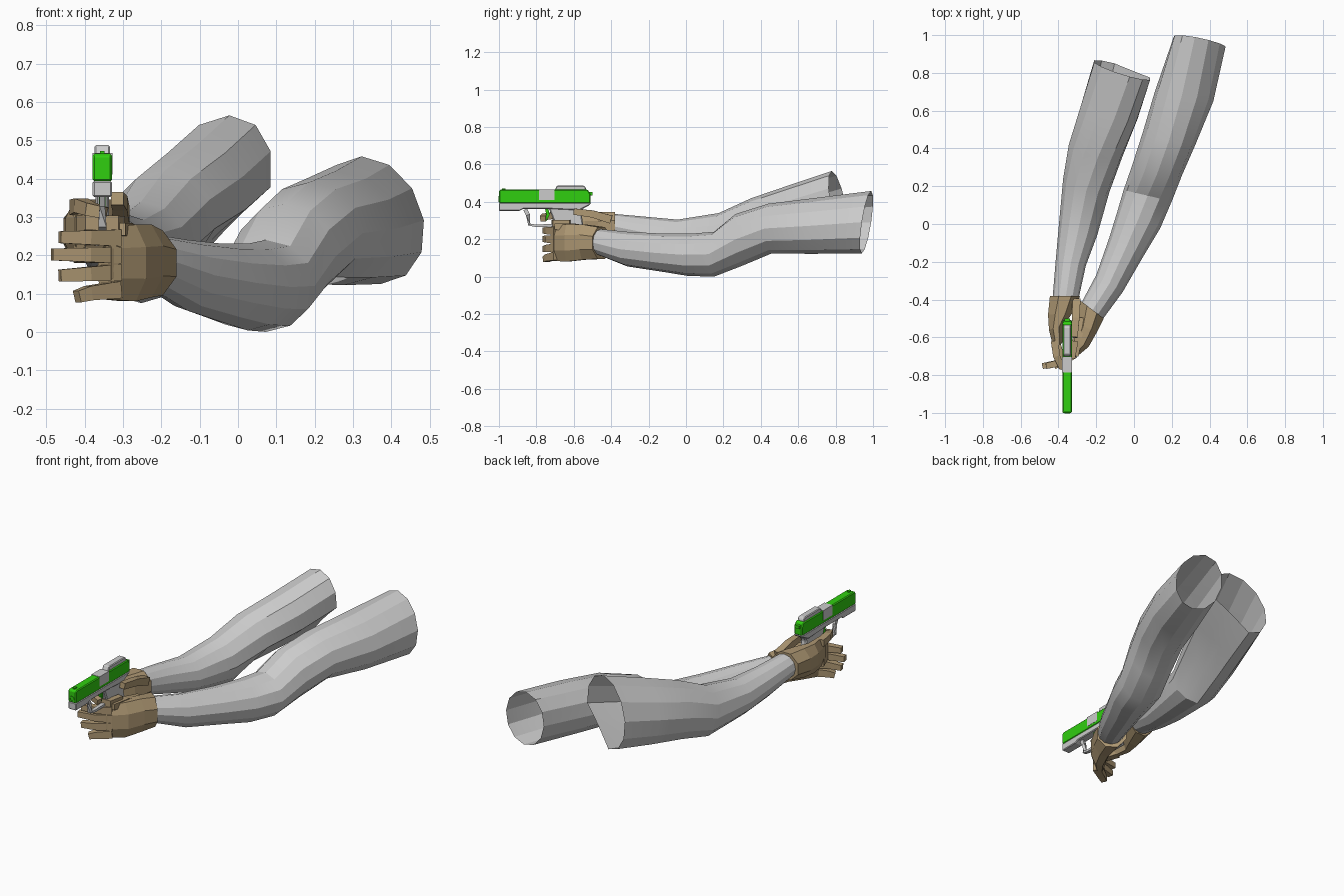
import bpy, bmesh, math
from mathutils import Vector


def material(name, col):
    m = bpy.data.materials.new(name)
    m.diffuse_color = (*col, 1)
    return m


GREEN = material("green_paint", (0.03, 0.62, 0.005))
TAN = material("tan_glove", (0.42, 0.31, 0.17))
GX = -0.354  # pistol centre line


def make(name, rings, mat=None, caps=True, smooth=None):
    """Skin a list of equal-length rings of points."""
    bm = bmesh.new()
    vs = [[bm.verts.new(p) for p in r] for r in rings]
    n = len(vs[0])
    for a, b in zip(vs, vs[1:]):
        for i in range(n):
            j = (i + 1) % n
            bm.faces.new((a[i], b[i], b[j], a[j]))
    if caps:
        bm.faces.new(vs[0])
        bm.faces.new(vs[-1][::-1])
        bmesh.ops.recalc_face_normals(bm, faces=bm.faces[:])
    me = bpy.data.meshes.new(name)
    bm.to_mesh(me)
    bm.free()
    ob = bpy.data.objects.new(name, me)
    bpy.context.collection.objects.link(ob)
    if mat:
        me.materials.append(mat)
    if smooth:
        bpy.ops.object.select_all(action='DESELECT')
        ob.select_set(True)
        bpy.context.view_layer.objects.active = ob
        bpy.ops.object.shade_smooth_by_angle(angle=math.radians(smooth))
    return ob


def loft(name, rows, n, tilts=None, boxy=False, crease=99, **kw):
    """Rows: left x,y, right x,y, low z, high z; tilts: x,y lean of each section.
    From row number crease on, the lower right quarter is pressed flat."""
    rings = []
    ph = math.pi / n if boxy else 0
    k = 1 / math.cos(math.pi / n) if boxy else 1
    for i, (lx, ly, rx, ry, z0, z1) in enumerate(rows):
        tx, ty = tilts[i] if tilts else (0, 0)
        c = Vector(((lx + rx) / 2, (ly + ry) / 2, (z0 + z1) / 2))
        h = Vector(((rx - lx) / 2, (ry - ly) / 2, 0)) * k
        v = Vector((tx, ty, (z1 - z0) / 2)) * k
        ring = []
        for j in range(n):
            a = ph + math.tau * j / n
            f = 0.7 if i >= crease and 0.76 < j / n < 0.99 else 1
            ring.append(c + (h * math.cos(a) + v * math.sin(a)) * f)
        rings.append(ring)
    return make(name, rings, **kw)


def finger(name, pts, r, tip=0.75, mat=TAN, flat=1.0):
    """Square-section bent tube along a path."""
    pts = [Vector(p) for p in pts]
    rings = []
    for i, p in enumerate(pts):
        t = (pts[min(i + 1, len(pts) - 1)] - pts[max(i - 1, 0)]).normalized()
        ref = Vector((1, 0, 0)) if abs(t.z) > 0.8 else Vector((0, 0, 1))
        s = t.cross(ref).normalized()
        u = s.cross(t)
        q = r * (1 + (tip - 1) * i / (len(pts) - 1))
        rings.append([p + s * a * q * flat + u * b * q for a, b in ((1, 1), (-1, 1), (-1, -1), (1, -1))])
    return make(name, rings, mat)


def prism(name, yz, width, mat=None, bevel=0.0):
    """Side profile extruded across the pistol."""
    ob = make(name, [[(GX + s * width / 2, y, z) for y, z in yz] for s in (-1, 1)], mat)
    if bevel:
        b = ob.modifiers.new("bevel", 'BEVEL')
        b.width, b.segments = bevel, 1
    return ob


def box(name, y0, y1, z0, z1, width, mat=None, bevel=0.0):
    return prism(name, [(y0, z0), (y1, z0), (y1, z1), (y0, z1)], width, mat, bevel)


# Sleeved arms, open at the shoulder
loft("support_arm", [
    (-0.28, -0.42, -0.17, -0.51, 0.115, 0.255),
    (-0.20, -0.27, -0.06, -0.36, 0.055, 0.24),
    (-0.13, -0.07, 0.05, -0.17, 0.025, 0.23),
    (-0.09, 0.06, 0.14, -0.02, 0.004, 0.23),
    (-0.055, 0.18, 0.20, 0.12, 0.0, 0.24),
    (-0.01, 0.31, 0.255, 0.26, 0.06, 0.335),
    (0.045, 0.48, 0.325, 0.42, 0.125, 0.39),
    (0.11, 0.70, 0.42, 0.65, 0.122, 0.42),
    (0.21, 0.99, 0.485, 0.94, 0.125, 0.458)], 12,
    tilts=[(0, 0), (0, 0), (0, 0), (0, 0.01), (0, 0), (0, -0.02), (0, -0.01), (-0.01, 0.01), (-0.025, 0.025)],
    caps=False, smooth=22)
loft("trigger_arm", [
    (-0.43, -0.38, -0.29, -0.38, 0.20, 0.335),
    (-0.415, -0.20, -0.255, -0.22, 0.15, 0.32),
    (-0.40, -0.03, -0.195, -0.06, 0.11, 0.305),
    (-0.375, 0.24, -0.13, 0.17, 0.075, 0.34),
    (-0.345, 0.42, -0.06, 0.36, 0.12, 0.42),
    (-0.28, 0.63, 0.02, 0.56, 0.15, 0.49),
    (-0.21, 0.855, 0.085, 0.775, 0.19, 0.565)], 12,
    tilts=[(0, 0), (0, 0), (0, 0), (0, -0.03), (0.01, -0.04), (0.025, -0.04), (0.04, -0.035)],
    crease=4, caps=False, smooth=22)

# Support glove: palm, fanned fingers, thumb
loft("support_palm", [
    (-0.285, -0.405, -0.16, -0.50, 0.095, 0.265),
    (-0.30, -0.53, -0.195, -0.57, 0.09, 0.28),
    (-0.33, -0.62, -0.24, -0.65, 0.08, 0.28),
    (-0.365, -0.68, -0.33, -0.725, 0.085, 0.272)], 8, boxy=True, mat=TAN)
for i, (z0, z1, x) in enumerate([(0.245, 0.247, -0.465), (0.20, 0.202, -0.485),
                                 (0.155, 0.147, -0.465), (0.11, 0.092, -0.42)]):
    finger(f"support_finger_{i + 1}", [(-0.315, -0.69, z0), (-0.39, -0.735, (z0 + z1) / 2),
                                       (x, -0.752, z1)], 0.022, 0.7)
finger("support_thumb", [(-0.275, -0.50, 0.245), (-0.295, -0.60, 0.265), (-0.31, -0.70, 0.268)], 0.022)

# Trigger glove: palm, wrapped fingers, index and thumb
loft("trigger_palm", [
    (-0.445, -0.38, -0.285, -0.38, 0.195, 0.345),
    (-0.455, -0.48, -0.325, -0.47, 0.18, 0.345),
    (-0.45, -0.56, -0.375, -0.54, 0.18, 0.345),
    (-0.425, -0.66, -0.38, -0.63, 0.185, 0.345)], 8, boxy=True, mat=TAN)
for i, z in enumerate((0.285, 0.245, 0.205)):
    finger(f"trigger_hand_finger_{i + 1}", [(-0.41, -0.63, z), (-0.385, -0.705, z), (-0.325, -0.70, z),
                                            (-0.312, -0.62, z)], 0.021, 0.8)
finger("trigger_index", [(-0.42, -0.62, 0.325), (-0.41, -0.70, 0.33), (-0.385, -0.755, 0.32),
                         (-0.345, -0.765, 0.31)], 0.02)
finger("trigger_thumb", [(-0.305, -0.40, 0.305), (-0.308, -0.50, 0.335), (-0.315, -0.60, 0.348)], 0.022)

# Pistol slide, ejection port and muzzle
prism("slide", [(-1.0, 0.392), (-0.51, 0.392), (-0.51, 0.44), (-0.525, 0.465), (-0.995, 0.465), (-1.0, 0.455)],
      0.05, GREEN, 0.005)
box("ejection_port", -0.787, -0.703, 0.41, 0.467, 0.052)
ring = [(math.cos(math.tau * i / 12), math.sin(math.tau * i / 12)) for i in range(12)]
make("muzzle", [[(GX + 0.015 * r * c, y, 0.415 + 0.015 * r * s) for c, s in ring]
                for r, y in ((1, -0.9), (1, -1.003), (0.7, -1.003), (0.7, -0.96))], GREEN)
box("front_sight", -0.985, -0.965, 0.46, 0.472, 0.012, GREEN)
box("rear_sight", -0.53, -0.5, 0.435, 0.452, 0.03, GREEN)
prism("optic", [(-0.705, 0.455), (-0.535, 0.455), (-0.535, 0.475), (-0.547, 0.487), (-0.69, 0.487)],
      0.04, None, 0.004)

# Frame, slanted grip, trigger and guard
prism("frame", [(-1.0, 0.352), (-0.89, 0.352), (-0.87, 0.362), (-0.72, 0.362), (-0.57, 0.355),
                (-0.52, 0.38), (-0.505, 0.394), (-1.0, 0.394)], 0.05, None, 0.004)
prism("grip", [(-0.735, 0.37), (-0.70, 0.28), (-0.665, 0.19), (-0.52, 0.19), (-0.55, 0.28),
               (-0.56, 0.345), (-0.545, 0.37)], 0.036, None, 0.006)
finger("trigger_guard", [(GX, -0.86, 0.36), (GX, -0.845, 0.33), (GX, -0.838, 0.278), (GX, -0.80, 0.272),
                         (GX, -0.70, 0.275)], 0.007, 1, None, 1.5)
finger("trigger", [(GX, -0.745, 0.365), (GX, -0.738, 0.33), (GX, -0.752, 0.30)], 0.009, 0.8, GREEN)
